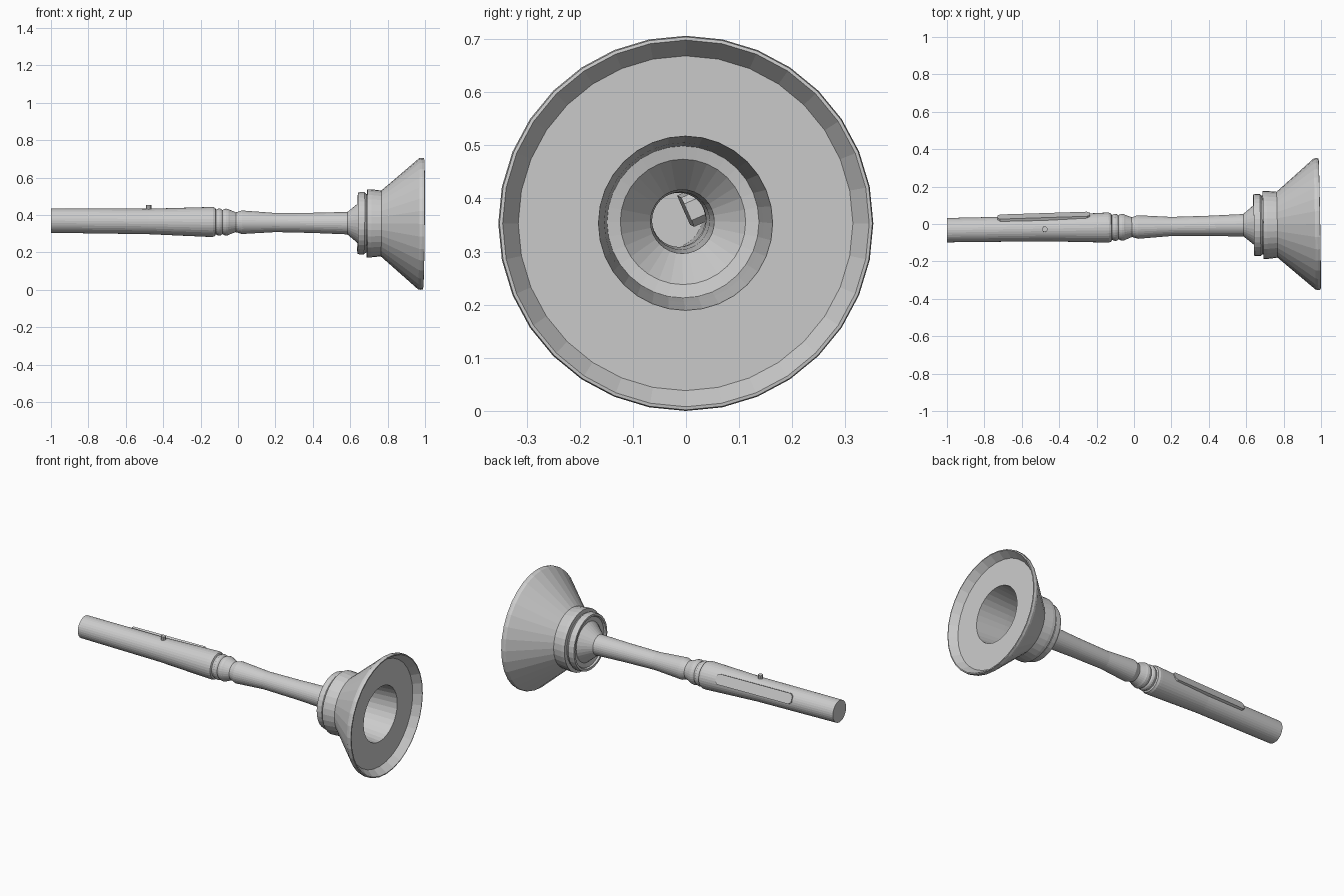
import bpy, bmesh, math
from mathutils import Vector, Matrix

if "Cube" in bpy.data.objects:
    bpy.data.objects.remove(bpy.data.objects["Cube"])

# The whole model lies along a slightly tilted axis
START, END = Vector((-1, -0.033, 0.37)), Vector((1, 0.0, 0.353))
X = (END - START).normalized()
Y = Vector((0, 0, 1)).cross(X).normalized()
Z = X.cross(Y)
FRAME = Matrix.Translation((START + END) / 2) @ Matrix((X, Y, Z)).transposed().to_4x4()


def finish(name, bm, matrix=FRAME):
    bmesh.ops.recalc_face_normals(bm, faces=bm.faces)
    mesh = bpy.data.meshes.new(name)
    bm.to_mesh(mesh)
    bm.free()
    obj = bpy.data.objects.new(name, mesh)
    obj.matrix_world = matrix
    bpy.context.collection.objects.link(obj)
    return obj


def lathe(name, profile, sides=32, cap_start=False):
    """Revolve (x, radius) points about the local x axis."""
    bm = bmesh.new()
    rings = []
    for x, r in profile:
        rings.append([bm.verts.new((x, r * math.cos(a), r * math.sin(a)))
                      for a in (2 * math.pi * i / sides for i in range(sides))])
    for a, b in zip(rings, rings[1:]):
        for i in range(sides):
            j = (i + 1) % sides
            bm.faces.new((a[i], a[j], b[j], b[i]))
    if cap_start:
        bm.faces.new(rings[0])
    return finish(name, bm)


# Handle, closed at the far end
lathe("handle", [(-1, 0.065), (-0.48, 0.068), (-0.15, 0.08), (-0.135, 0.08),
                 (-0.122, 0.075), (-0.118, 0.066)], cap_start=True)

# Turned rings between handle and shaft
lathe("grip_rings", [(-0.118, 0.066), (-0.11, 0.07), (-0.1, 0.073), (-0.09, 0.07),
                     (-0.083, 0.064), (-0.075, 0.069), (-0.065, 0.072),
                     (-0.053, 0.07), (-0.045, 0.066), (-0.012, 0.053)])

# Waisted shaft flaring into the cup
lathe("shaft", [(-0.012, 0.053), (0.0, 0.056), (0.02, 0.063), (0.2, 0.051),
                (0.4, 0.054), (0.585, 0.06), (0.655, 0.118)])

# Collar behind the bell
lathe("collar", [(0.655, 0.118), (0.65, 0.145), (0.64, 0.15), (0.64, 0.163),
                 (0.65, 0.166), (0.675, 0.166), (0.685, 0.157), (0.69, 0.157)])

# Bell: outside, rim, recessed face and stepped bore
lathe("bell", [(0.69, 0.157), (0.69, 0.182), (0.71, 0.182), (0.765, 0.176),
               (0.965, 0.35), (0.978, 0.353), (0.992, 0.351), (0.993, 0.345),
               (0.95, 0.315), (0.95, 0.164), (0.77, 0.15), (0.66, 0.143),
               (0.655, 0.118)])

# Side bar: long chamfered plate set into the handle, following its taper
bm = bmesh.new()
outline = [(-0.73, -0.017), (-0.715, -0.03), (-0.25, -0.03), (-0.235, -0.017),
           (-0.235, 0.017), (-0.25, 0.03), (-0.715, 0.03), (-0.73, 0.017)]
inner = [bm.verts.new((x, 0.026, w)) for x, w in outline]
outer = [bm.verts.new((x, 0.073 + 0.017 * (x + 0.73), w)) for x, w in outline]
bm.faces.new(inner)
bm.faces.new(outer)
for i in range(8):
    j = (i + 1) % 8
    bm.faces.new((inner[i], inner[j], outer[j], outer[i]))
finish("side_bar", bm, FRAME @ Matrix.Rotation(math.radians(24), 4, 'X'))

# Small button on top of the handle
bm = bmesh.new()
bmesh.ops.create_cone(bm, cap_ends=True, segments=10, radius1=0.016, radius2=0.015, depth=0.04)
finish("button", bm, Matrix.Translation((-0.477, -0.028, 0.433)))
